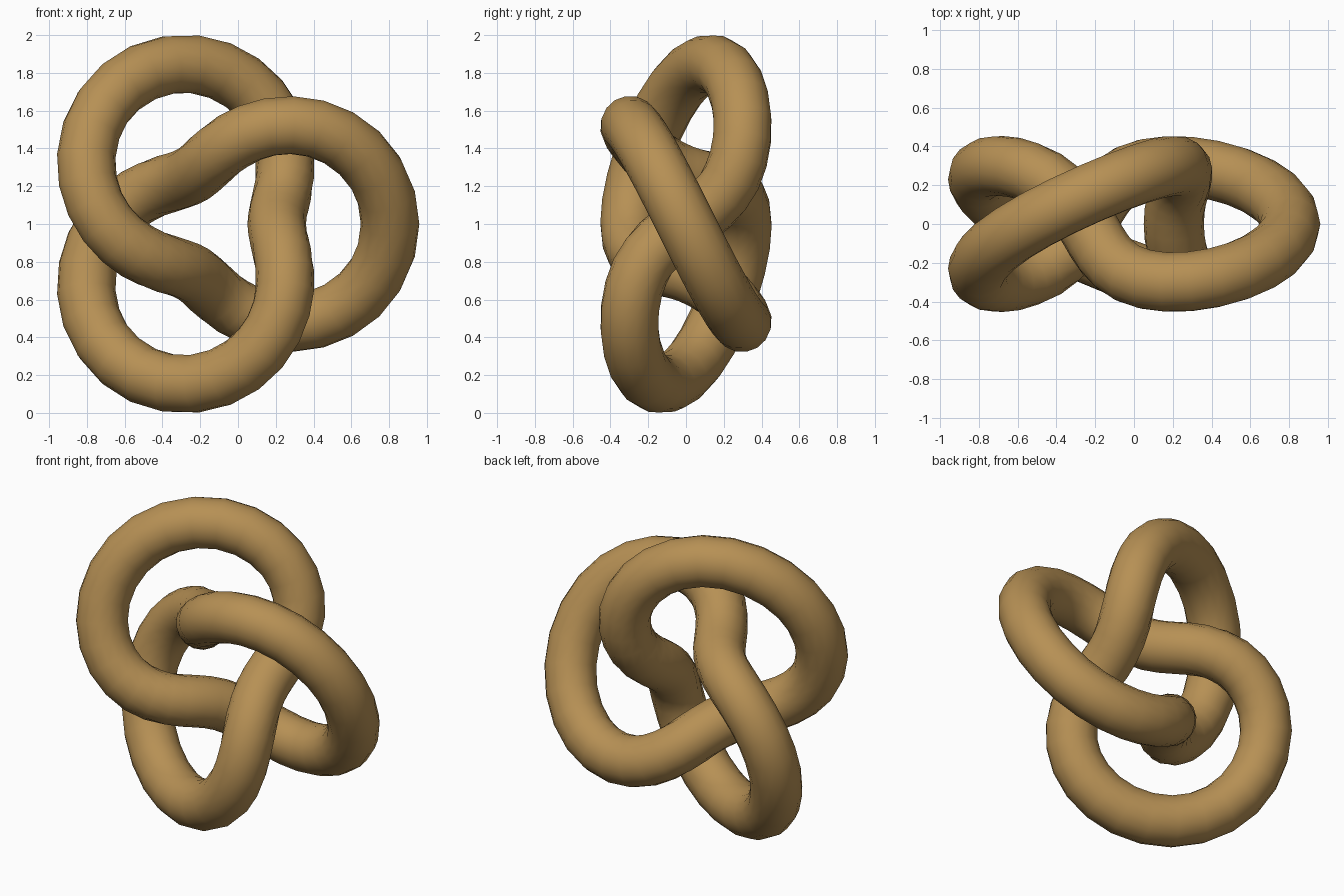
import bpy, bmesh
from math import sin, cos, pi
from mathutils import Vector

if "Cube" in bpy.data.objects:
    bpy.data.objects.remove(bpy.data.objects["Cube"])

SCALE, TUBE = 0.30, 0.155      # knot scale, tube radius
STEPS, SIDES = 80, 16          # rings along the knot, sides of the tube
OFFSET = Vector((-0.095, 0, 1.0))


def knot(t):
    """Three-lobed torus knot lying in the xz plane."""
    r = 2 + cos(3 * t)
    return SCALE * Vector((r * cos(2 * t), -sin(3 * t), r * sin(2 * t)))


# Sweep a circle along the closed knot
bm = bmesh.new()
rings = []
for i in range(STEPS):
    t = 2 * pi * i / STEPS
    p = knot(t)
    tangent = (knot(t + 0.001) - knot(t - 0.001)).normalized()
    side = tangent.cross(p).normalized()
    out = side.cross(tangent)
    rings.append([bm.verts.new(p + OFFSET + TUBE * (cos(a) * out + sin(a) * side))
                  for a in (2 * pi * j / SIDES for j in range(SIDES))])

for i in range(STEPS):
    a, b = rings[i], rings[(i + 1) % STEPS]
    for j in range(SIDES):
        k = (j + 1) % SIDES
        bm.faces.new((a[j], a[k], b[k], b[j])).smooth = True
bmesh.ops.recalc_face_normals(bm, faces=bm.faces)

mesh = bpy.data.meshes.new("knot_tube")
bm.to_mesh(mesh)
bm.free()
tube = bpy.data.objects.new("knot_tube", mesh)
bpy.context.collection.objects.link(tube)

# Tan colour
mat = bpy.data.materials.new("tan")
mat.diffuse_color = (0.47, 0.28, 0.09, 1)
mat.use_nodes = True
mat.node_tree.nodes["Principled BSDF"].inputs["Base Color"].default_value = mat.diffuse_color
mesh.materials.append(mat)
